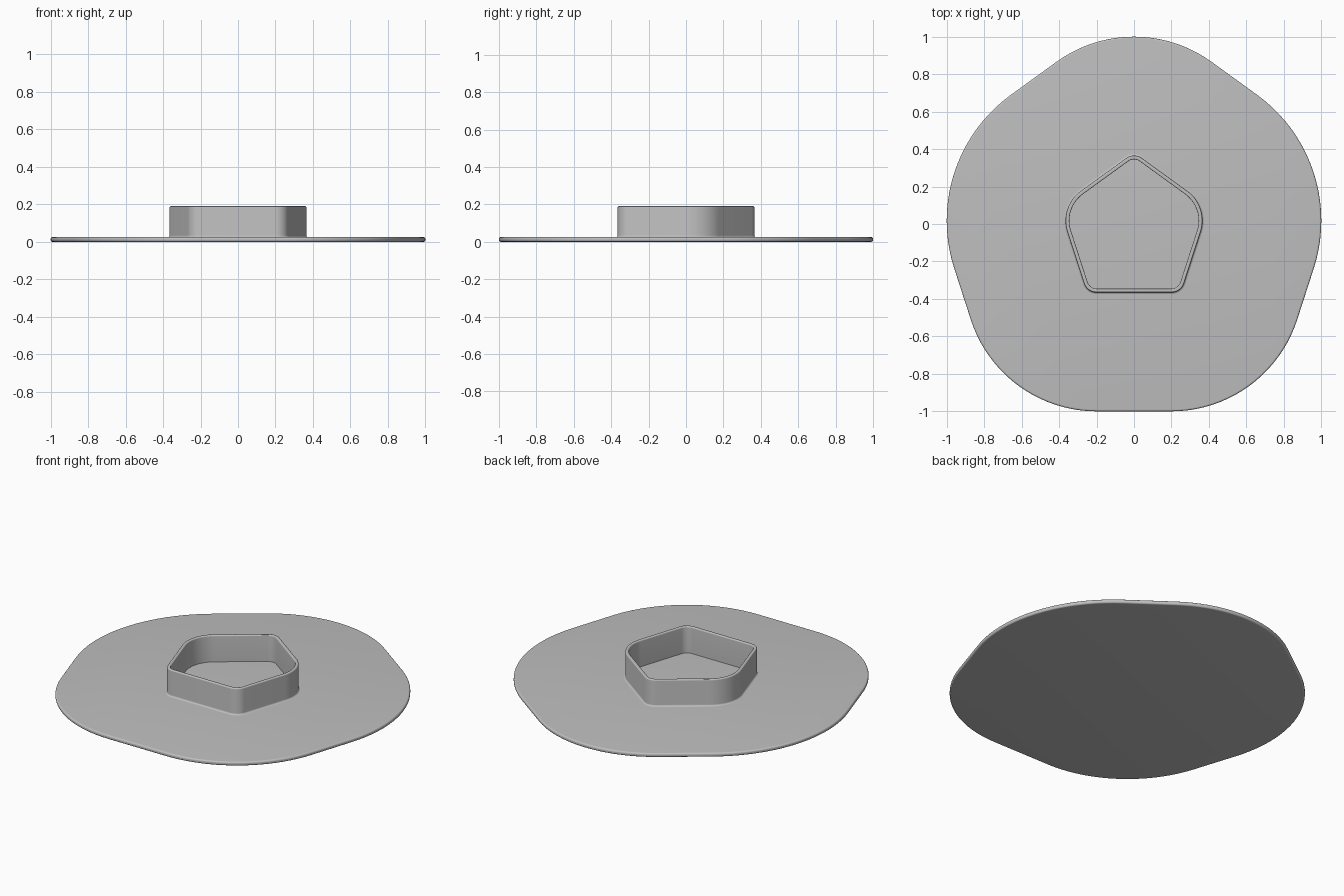
import bpy, bmesh
from math import sin, cos, radians, pi

if "Cube" in bpy.data.objects:
    bpy.data.objects.remove(bpy.data.objects["Cube"], do_unlink=True)

grey = bpy.data.materials.new("light grey")
grey.use_nodes = True
colour = (0.52, 0.52, 0.52, 1)
grey.diffuse_color = colour
grey.node_tree.nodes["Principled BSDF"].inputs["Base Color"].default_value = colour

# Rounded pentagon corners: centre x, centre y, collar radius, middle direction
CORNERS = [(0.171, 0.018, 0.194, 18), (0, 0.295, 0.07, 90), (-0.171, 0.018, 0.194, 162),
           (-0.2, -0.295, 0.07, 234), (0.2, -0.295, 0.07, 306)]
STEPS = 20
FLANGE = 0.635     # how far the plate reaches beyond the collar
PLATE = 0.025
TOP = 0.19
WALL = 0.02


def outline(offset):
    """Collar outline moved outwards by offset."""
    points = []
    for cx, cy, r, mid in CORNERS:
        for i in range(STEPS + 1):
            a = radians(mid - 36 + 72 * i / STEPS)
            points.append((cx + (r + offset) * cos(a), cy + (r + offset) * sin(a)))
    return points


def arc(o, z, r, start, end, n=6):
    """Quarter-round points (offset, height) for a profile."""
    angles = [radians(start + (end - start) * i / n) for i in range(n + 1)]
    return [(o + r * cos(a), z + r * sin(a)) for a in angles]


def loft(name, profile, capped):
    """Sweep an (offset, height) profile around the pentagon outline."""
    bm = bmesh.new()
    rings = [[bm.verts.new((x, y, z)) for x, y in outline(o)] for o, z in profile]
    for low, high in zip(rings, rings[1:]):
        for i in range(len(low)):
            j = (i + 1) % len(low)
            bm.faces.new((low[i], low[j], high[j], high[i]))
    if capped:
        bm.faces.new(rings[0][::-1])
        bm.faces.new(rings[-1])
    mesh = bpy.data.meshes.new(name)
    bm.to_mesh(mesh)
    bm.free()
    mesh.materials.append(grey)
    obj = bpy.data.objects.new(name, mesh)
    bpy.context.collection.objects.link(obj)
    bpy.ops.object.select_all(action='DESELECT')
    obj.select_set(True)
    bpy.context.view_layer.objects.active = obj
    bpy.ops.object.shade_smooth_by_angle(angle=radians(35))
    return obj


# Thin plate with a rounded rim
edge = 0.01
loft("base_plate",
     arc(FLANGE - edge, edge, edge, -90, 0) + arc(FLANGE - edge, PLATE - edge, edge, 0, 90),
     True)

# Upright collar with a fillet at its foot and a softened top rim
fillet, lip = 0.01, 0.006
loft("collar_wall",
     arc(fillet, PLATE + fillet, fillet, 270, 180)
     + arc(-lip, TOP - lip, lip, 0, 90)
     + arc(lip - WALL, TOP - lip, lip, 90, 180)
     + [(-WALL, PLATE)],
     False)
